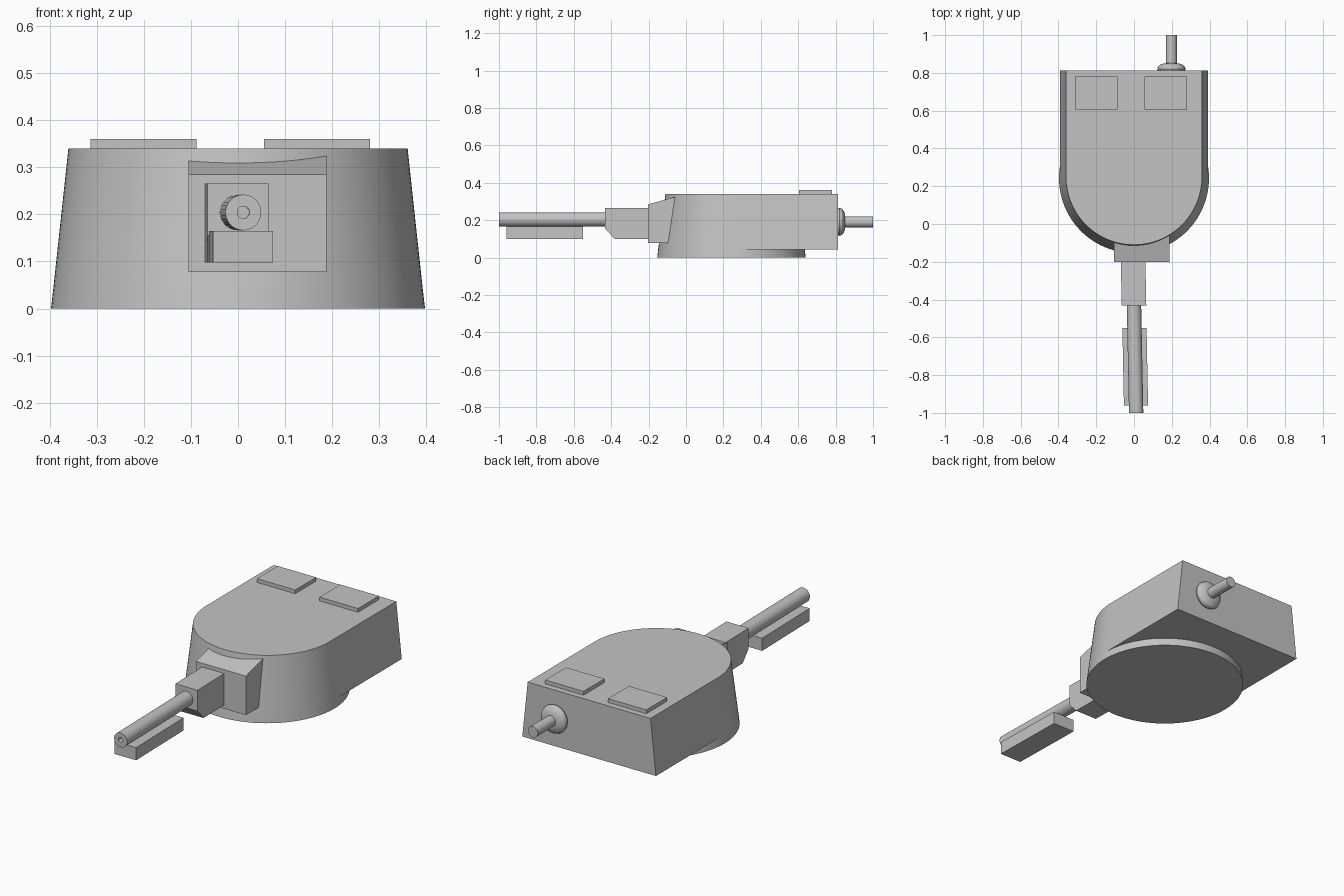
import bpy, bmesh, math

cube = bpy.data.objects.get("Cube")
if cube:
    bpy.data.objects.remove(cube, do_unlink=True)

grey = bpy.data.materials.new("armour_grey")
grey.use_nodes = True
colour = (0.55, 0.55, 0.55, 1)
grey.diffuse_color = colour
grey.node_tree.nodes["Principled BSDF"].inputs["Base Color"].default_value = colour


def loft(name, rings):
    """Bridge a series of equal-length rings and cap both ends."""
    bm = bmesh.new()
    loops = [[bm.verts.new(p) for p in ring] for ring in rings]
    n = len(loops[0])
    for a, b in zip(loops, loops[1:]):
        for i in range(n):
            j = (i + 1) % n
            bm.faces.new((a[i], a[j], b[j], b[i]))
    bm.faces.new(loops[0])
    bm.faces.new(loops[-1])
    bmesh.ops.recalc_face_normals(bm, faces=bm.faces)
    mesh = bpy.data.meshes.new(name)
    bm.to_mesh(mesh)
    bm.free()
    mesh.materials.append(grey)
    obj = bpy.data.objects.new(name, mesh)
    bpy.context.collection.objects.link(obj)
    bpy.ops.object.select_all(action='DESELECT')
    obj.select_set(True)
    bpy.context.view_layer.objects.active = obj
    bpy.ops.object.shade_smooth_by_angle(angle=math.radians(30))
    return obj


def arc(r, cy, z, start, sweep, n):
    return [(r * math.cos(start + sweep * i / n), cy + r * math.sin(start + sweep * i / n), z)
            for i in range(n + 1)]


def d_ring(r, cy, z):
    """Round front with straight sides running to the flat back."""
    return [(-r, BACK, z)] + arc(r, cy, z, math.pi, math.pi, 48) + [(r, BACK, z)]


def side_prism(name, x0, x1, profile):
    return loft(name, [[(x, y, z) for y, z in profile] for x in (x0, x1)])


def box(name, x0, x1, y0, y1, z0, z1):
    return side_prism(name, x0, x1, [(y0, z0), (y1, z0), (y1, z1), (y0, z1)])


def lathe_y(name, cx, cz, profile, n=32):
    """Turn (radius, y) pairs about a line parallel to y."""
    turns = [2 * math.pi * i / n for i in range(n)]
    return loft(name, [[(cx + r * math.cos(t), y, cz + r * math.sin(t)) for t in turns]
                       for r, y in profile])


def skew(obj):
    """Swing the gun slightly to the left."""
    for v in obj.data.vertices:
        v.co.x -= 0.02 * (v.co.y + 0.43)


BACK = 0.812

# Turret shell and the round base under it
loft("turret_body", [d_ring(0.392, 0.243, 0.043), d_ring(0.36, 0.25, 0.34)])
loft("turret_ring", [arc(r, 0.243, z, 0, 2 * math.pi * 95 / 96, 95)
                     for r, z in ((0.397, 0), (0.392, 0.043))])

# Roof hatches
for name, x0, x1 in (("right_hatch", -0.313, -0.088), ("left_hatch", 0.055, 0.28)):
    box(name, x0, x1, 0.605, 0.78, 0.335, 0.36)

# Gun mount sunk into the curved front
side_prism("gun_mantlet", -0.105, 0.188,
           [(-0.202, 0.078), (-0.03, 0.078), (-0.03, 0.332), (-0.202, 0.285)])

# Gun: chamfered sleeve, hollow barrel and lower bar
skew(side_prism("gun_sleeve", -0.065, 0.065,
                [(-0.19, 0.098), (-0.38, 0.098), (-0.432, 0.155), (-0.432, 0.265), (-0.19, 0.265)]))
skew(lathe_y("gun_barrel", 0, 0.204,
             [(0.038, -0.42), (0.038, -1), (0.013, -1), (0.013, -0.95)]))
skew(box("lower_bar", -0.064, 0.064, -0.96, -0.55, 0.098, 0.165))

# Rear machine gun in its domed mount
lathe_y("rear_gun_mount", 0.198, 0.191,
        [(0.07, 0.805), (0.075, 0.82), (0.07, 0.834), (0.058, 0.844), (0.04, 0.85), (0.02, 0.852)])
lathe_y("rear_gun_barrel", 0.198, 0.191, [(0.029, 0.82), (0.029, 1)])
